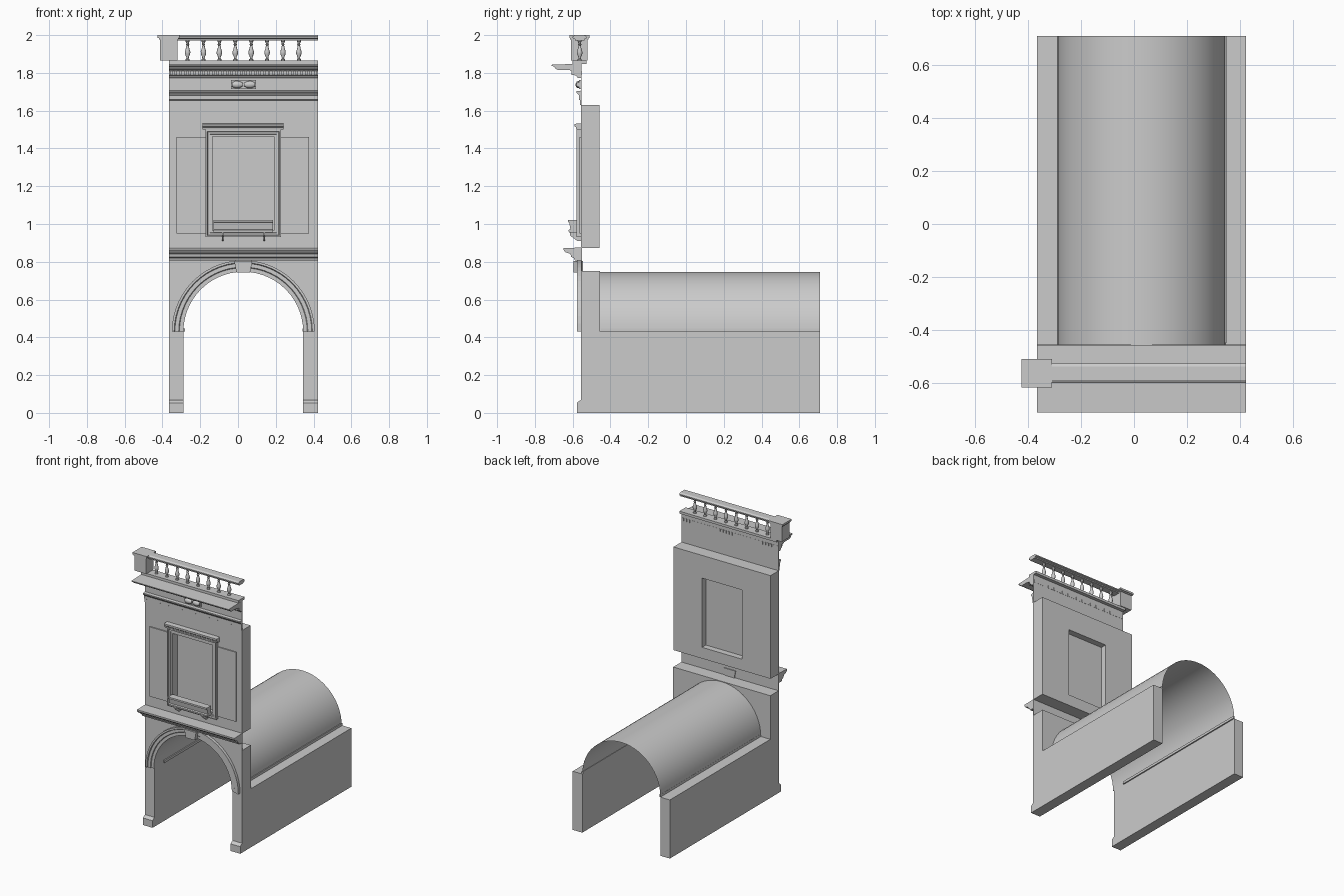
import bpy, bmesh, math

if "Cube" in bpy.data.objects:
    bpy.data.objects.remove(bpy.data.objects["Cube"])

XL, XR = -0.366, 0.423          # bay width
XC, ZS, R = 0.028, 0.43, 0.317  # arch centre, springing height, radius
WALL = -0.555                   # facade plane


def finish(name, bm, smooth=False):
    bmesh.ops.recalc_face_normals(bm, faces=bm.faces)
    me = bpy.data.meshes.new(name)
    bm.to_mesh(me)
    bm.free()
    ob = bpy.data.objects.new(name, me)
    bpy.context.collection.objects.link(ob)
    if smooth:
        bpy.ops.object.select_all(action='DESELECT')
        ob.select_set(True)
        bpy.context.view_layer.objects.active = ob
        bpy.ops.object.shade_smooth_by_angle(angle=math.radians(35))
    return ob


def loft(name, loops, ring=True, wrap=False, caps=False, smooth=False):
    """Skin a list of point loops; wrap joins last loop to first."""
    bm = bmesh.new()
    vs = [[bm.verts.new(p) for p in lp] for lp in loops]
    n = len(loops[0])
    pairs = list(zip(vs, vs[1:])) + ([(vs[-1], vs[0])] if wrap else [])
    for a, b in pairs:
        for i in range(n if ring else n - 1):
            j = (i + 1) % n
            bm.faces.new((a[i], a[j], b[j], b[i]))
    if caps:
        bm.faces.new(vs[0])
        bm.faces.new(vs[-1])
    return finish(name, bm, smooth)


def along_x(name, yz, x0=XL, x1=XR):
    return loft(name, [[(x, y, z) for y, z in yz] for x in (x0, x1)], caps=True)


def along_y(name, xz, y0, y1):
    return loft(name, [[(x, y, z) for x, z in xz] for y in (y0, y1)], caps=True)


def box(name, x0, x1, y0, y1, z0, z1):
    return along_y(name, [(x0, z0), (x1, z0), (x1, z1), (x0, z1)], y0, y1)


def rect(x0, x1, z0, z1, y, o=0.0):
    return [(x0 - o, y, z0 - o), (x1 + o, y, z0 - o), (x1 + o, y, z1 + o), (x0 - o, y, z1 + o)]


def lathe(name, prof, place, n=12):
    """Revolve (radius, height) pairs; place maps local u,v,h to a point."""
    loops = [[place(r * math.cos(2 * math.pi * i / n), r * math.sin(2 * math.pi * i / n), h)
              for i in range(n)] for r, h in prof]
    return loft(name, loops, caps=True, smooth=True)


def arc(r, n=28):
    return [(XC + r * math.cos(math.pi * i / n), ZS + r * math.sin(math.pi * i / n))
            for i in range(n + 1)]


# Passage side walls, plinths and springing ledges
for side, x0, x1, l0, l1 in (("left", XL, XC - R, XC - R, XC - R + 0.009),
                             ("right", XC + R, XR, XC + R - 0.004, XC + R + 0.005)):
    box(side + "_passage_wall", x0, x1, WALL, 0.71, 0, ZS)
    along_x(side + "_plinth", [(WALL, 0), (-0.578, 0), (-0.578, 0.052), (-0.565, 0.064), (WALL, 0.068)], x0, x1)
    box(side + "_springing_ledge", l0, l1, -0.45, 0.71, ZS, ZS + 0.018)

# Barrel vault
loft("barrel_vault", [[(x, y, z) for x, z in arc(R)] for y in (WALL, 0.71)], ring=False, smooth=True)

# Spandrel block around the arch
along_y("arch_spandrel", [(XR, ZS)] + arc(R) + [(XL, ZS), (XL, 0.75), (XR, 0.75)], WALL, -0.455)
box("upper_spandrel_wall", XL, XR, WALL, WALL + 0.004, 0.75, 0.875)

# Stepped arch moulding
steps = [(R, WALL), (R, -0.564), (0.338, -0.564), (0.342, -0.569), (0.362, -0.569),
         (0.366, -0.576), (0.378, -0.576), (0.378, WALL)]
prof_arcs = [arc(r) for r, y in steps]
loft("arch_moulding", [[(prof_arcs[k][i][0], steps[k][1], prof_arcs[k][i][1]) for k in range(len(steps))]
                       for i in range(29)], caps=True)

# Keystone
along_y("keystone", [(-0.008, 0.743), (0.064, 0.743), (0.076, 0.803), (-0.02, 0.803)], -0.595, -0.545)

# String course between storeys
along_x("string_course", [(WALL, 0.806), (-0.588, 0.806), (-0.594, 0.82), (-0.608, 0.826), (-0.612, 0.842),
                          (-0.638, 0.85), (-0.648, 0.862), (-0.648, 0.873), (WALL, 0.875)])

# Upper wall with through window opening
W = (-0.135, 0.191, 0.955, 1.463)
B = (XL, XR, 0.873, 1.63)
loft("upper_wall", [rect(*B, WALL), rect(*B, -0.458), rect(*W, -0.458), rect(*W, WALL)], wrap=True)
box("window_pane", W[0], W[1], -0.507, -0.503, W[2], W[3])

# Window surround, hood and shutter panels
frame = [(0, WALL), (0, -0.566), (0.012, -0.566), (0.014, -0.572), (0.024, -0.572),
         (0.028, -0.58), (0.036, -0.58), (0.036, WALL)]
loft("window_surround", [rect(W[0], W[1], 0.966, W[3], y, o) for o, y in frame], wrap=True)
along_x("window_hood", [(WALL, 1.5), (-0.58, 1.5), (-0.583, 1.512), (-0.59, 1.518), (-0.59, 1.53), (WALL, 1.533)],
        -0.188, 0.24)
box("left_shutter_panel", -0.325, -0.17, -0.563, WALL, 0.95, 1.46)
box("right_shutter_panel", 0.226, 0.376, -0.563, WALL, 0.95, 1.46)

# Planter box on the sill with brackets
along_x("planter_box", [(WALL, 0.955), (-0.62, 0.955), (-0.622, 0.968), (-0.612, 0.972), (-0.618, 1.008),
                        (-0.626, 1.01), (-0.626, 1.022), (-0.575, 1.022), (-0.575, 0.968), (WALL, 0.968)],
        -0.13, 0.184)
for i, x in enumerate((-0.08, 0.14)):
    along_x(f"planter_bracket_{i}", [(WALL, 0.91), (-0.575, 0.91), (-0.615, 0.94), (-0.615, 0.956), (WALL, 0.956)],
            x - 0.004, x + 0.004)

# Frieze wall and architrave
box("frieze_wall", XL, XR, WALL - 0.002, WALL + 0.003, 1.628, 1.862)
along_x("architrave", [(WALL, 1.63), (-0.561, 1.63), (-0.561, 1.655), (-0.566, 1.658), (-0.566, 1.68),
                       (-0.574, 1.69), (-0.58, 1.695), (-0.58, 1.703), (WALL, 1.706)])

# Frieze ornament: plaque with two tapered rolls
box("frieze_plaque", -0.036, 0.094, -0.566, WALL, 1.716, 1.762)
for side, s in (("left", -1), ("right", 1)):
    lathe(side + "_plaque_roll", [(0.009, 0.004), (0.017, 0.02), (0.019, 0.04), (0.012, 0.06)],
          lambda u, v, h, s=s: (0.029 + s * h, -0.57 + u * 0.8, 1.738 + v))

# Main cornice with dentils
along_x("main_cornice", [(WALL, 1.81), (-0.61, 1.81), (-0.615, 1.816), (-0.68, 1.816), (-0.69, 1.822),
                         (-0.7, 1.834), (-0.712, 1.837), (-0.712, 1.843), (-0.58, 1.848), (WALL, 1.848)])
along_x("dentil_bed", [(WALL, 1.772), (-0.572, 1.772), (-0.582, 1.786), (-0.592, 1.788), (-0.592, 1.81), (WALL, 1.81)])
N = 32
for i in range(N):
    x = XL + (XR - XL) * (i + 0.5) / N
    box(f"dentil_{i:02d}", x - 0.0065, x + 0.0065, -0.606, -0.55, 1.79, 1.811)

# Balustrade base, rail and end post
box("balustrade_base", XL, XR, -0.6, -0.527, 1.848, 1.866)
along_x("balustrade_rail", [(-0.588, 1.972), (-0.538, 1.972), (-0.538, 1.98), (-0.526, 1.984), (-0.526, 1.992),
                            (-0.538, 2.0), (-0.588, 2.0), (-0.6, 1.992), (-0.6, 1.984), (-0.588, 1.98)], -0.33, XR)
box("end_post", -0.413, -0.32, -0.608, -0.521, 1.866, 1.982)
box("end_post_cap", -0.425, -0.309, -0.618, -0.51, 1.986, 2.0)
box("end_post_neck", -0.419, -0.315, -0.613, -0.516, 1.978, 1.986)

# Turned balusters
turn = [(0.011, 1.864), (0.011, 1.872), (0.006, 1.876), (0.007, 1.884), (0.014, 1.9), (0.0145, 1.912),
        (0.009, 1.93), (0.006, 1.946), (0.01, 1.95), (0.006, 1.955), (0.009, 1.964), (0.011, 1.966), (0.011, 1.975)]
for i in range(8):
    cx = -0.267 + 0.0842 * i
    lathe(f"baluster_{i}", turn, lambda u, v, h, cx=cx: (cx + u, -0.563 + v, h))
